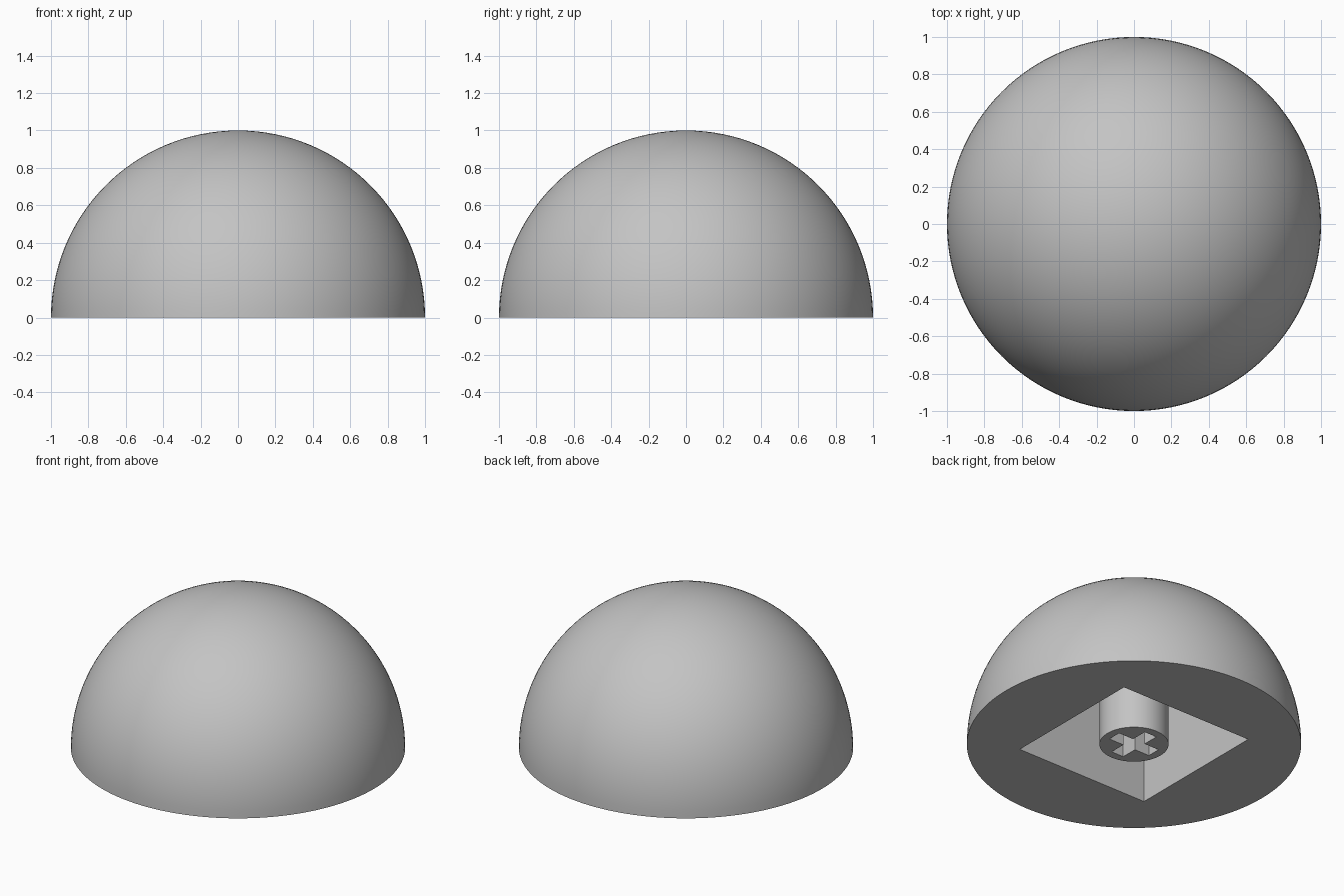
import bpy
import bmesh
import math
from mathutils import Matrix

default_cube = bpy.data.objects.get("Cube")
if default_cube:
    bpy.data.objects.remove(default_cube)

POCKET_SIDE = 0.97
POCKET_DEPTH = 0.6
STEM_RADIUS = 0.207
SLOT_LENGTH = 0.308
SLOT_WIDTH = 0.09
SLOT_DEPTH = 0.3
SINK = 0.02

grey = bpy.data.materials.new("plain grey")
grey.use_nodes = True
grey.diffuse_color = (0.55, 0.55, 0.55, 1)
grey.node_tree.nodes["Principled BSDF"].inputs["Base Color"].default_value = grey.diffuse_color


def make_object(name, bm):
    mesh = bpy.data.meshes.new(name)
    bm.to_mesh(mesh)
    bm.free()
    mesh.materials.append(grey)
    obj = bpy.data.objects.new(name, mesh)
    bpy.context.collection.objects.link(obj)
    return obj


def box(name, width, depth, bottom, top):
    bm = bmesh.new()
    place = Matrix.Translation((0, 0, (bottom + top) / 2)) @ Matrix.Diagonal((width, depth, top - bottom, 1))
    bmesh.ops.create_cube(bm, size=1, matrix=place)
    return make_object(name, bm)


def select_only(obj):
    bpy.ops.object.select_all(action="DESELECT")
    obj.select_set(True)
    bpy.context.view_layer.objects.active = obj


def cut(target, cutter):
    cutter.hide_render = True
    select_only(target)
    mod = target.modifiers.new("cut", "BOOLEAN")
    mod.operation = "DIFFERENCE"
    mod.solver = "EXACT"
    mod.object = cutter
    bpy.ops.object.modifier_apply(modifier=mod.name)
    bpy.data.objects.remove(cutter)


# Solid half ball with a flat underside
bm = bmesh.new()
bmesh.ops.create_uvsphere(bm, u_segments=128, v_segments=64, radius=1)
bmesh.ops.bisect_plane(bm, geom=bm.verts[:] + bm.edges[:] + bm.faces[:], dist=1e-5,
                       plane_co=(0, 0, 0), plane_no=(0, 0, -1), clear_outer=True)
rim = [e for e in bm.edges if e.is_boundary]
bmesh.ops.contextual_create(bm, geom=rim)
bmesh.ops.recalc_face_normals(bm, faces=bm.faces[:])
dome = make_object("dome", bm)

# Square pocket in the underside
cut(dome, box("pocket_cutter", POCKET_SIDE, POCKET_SIDE, -0.2, POCKET_DEPTH))

# Round stem hanging from the pocket ceiling
bm = bmesh.new()
length = POCKET_DEPTH + SINK
bmesh.ops.create_cone(bm, cap_ends=True, segments=64, radius1=STEM_RADIUS, radius2=STEM_RADIUS,
                      depth=length, matrix=Matrix.Translation((0, 0, length / 2)))
stem = make_object("stem", bm)

# Cross-shaped socket in the stem
cut(stem, box("slot_cutter_across", SLOT_LENGTH, SLOT_WIDTH, -0.1, SLOT_DEPTH))
cut(stem, box("slot_cutter_along", SLOT_WIDTH, SLOT_LENGTH, -0.1, SLOT_DEPTH))

# Smooth curved faces, sharp rims
for part in (dome, stem):
    select_only(part)
    bpy.ops.object.shade_smooth_by_angle(angle=math.radians(30))
